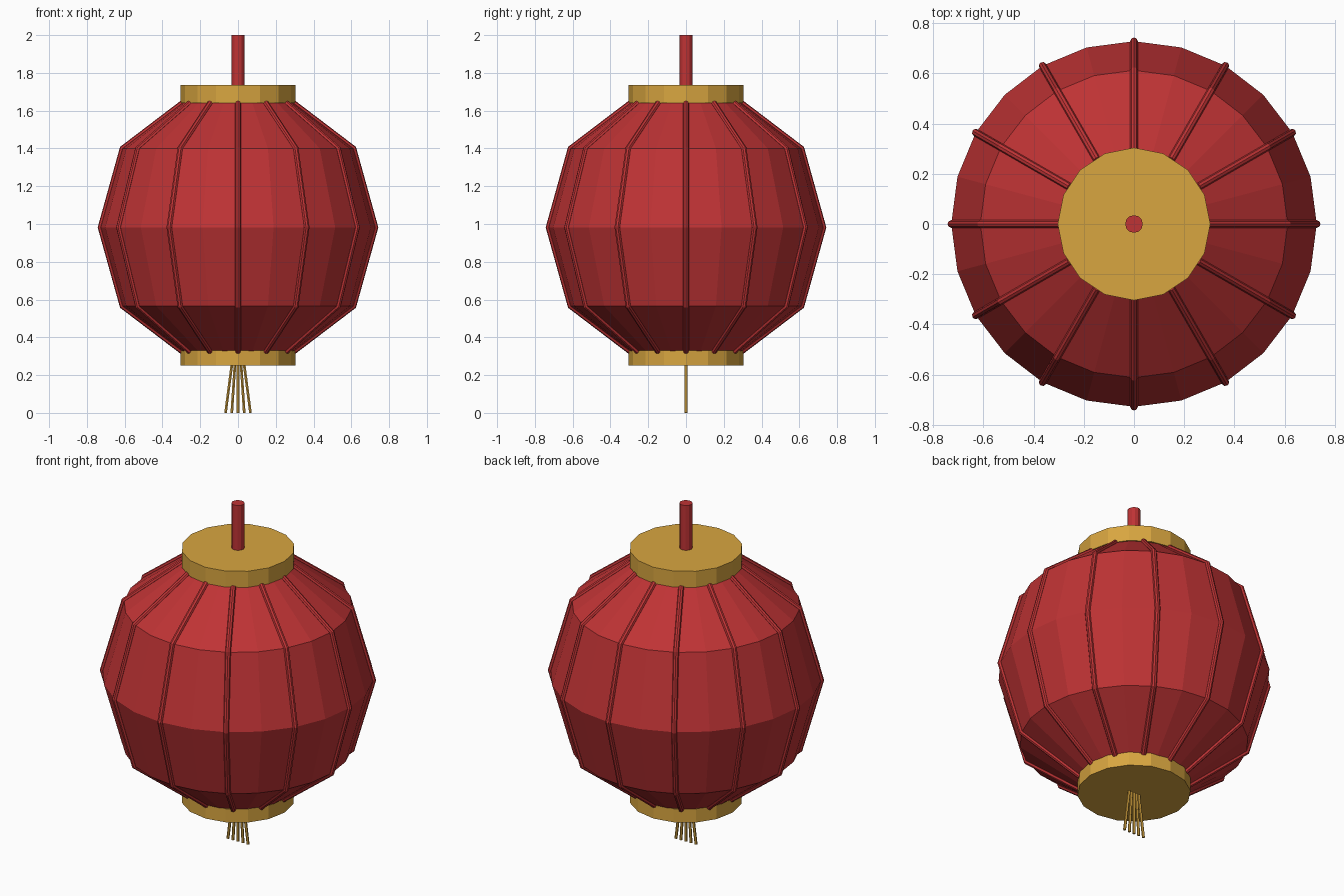
import bpy
import bmesh
from math import cos, sin, pi
from mathutils import Vector

if "Cube" in bpy.data.objects:
    bpy.data.objects.remove(bpy.data.objects["Cube"])


def material(name, color):
    mat = bpy.data.materials.new(name)
    mat.use_nodes = True
    mat.diffuse_color = color
    mat.node_tree.nodes["Principled BSDF"].inputs["Base Color"].default_value = color
    return mat


RED = material("lantern red", (0.52, 0.033, 0.035, 1))
GOLD = material("gold", (0.69, 0.38, 0.051, 1))


def finish(name, bm, mat):
    bmesh.ops.recalc_face_normals(bm, faces=bm.faces)
    mesh = bpy.data.meshes.new(name)
    bm.to_mesh(mesh)
    bm.free()
    mesh.materials.append(mat)
    obj = bpy.data.objects.new(name, mesh)
    bpy.context.collection.objects.link(obj)
    return obj


def lathe(name, profile, sides, mat):
    """Turn (radius, height) points round the z axis and cap both ends."""
    bm = bmesh.new()
    rings = [[bm.verts.new((r * cos(2 * pi * i / sides), r * sin(2 * pi * i / sides), z))
              for i in range(sides)] for r, z in profile]
    for low, high in zip(rings, rings[1:]):
        for i in range(sides):
            j = (i + 1) % sides
            bm.faces.new((low[i], low[j], high[j], high[i]))
    bm.faces.new(rings[0])
    bm.faces.new(rings[-1])
    return finish(name, bm, mat)


def tube(name, points, radius, sides, mat):
    """Sweep a round section along a path lying in a plane through the z axis."""
    bm = bmesh.new()
    points = [Vector(p) for p in points]
    flat = Vector((points[0].x, points[0].y, 0))
    side = Vector((0, 0, 1)).cross(flat).normalized() if flat.length else Vector((0, 1, 0))
    rings = []
    for i, p in enumerate(points):
        along = (points[min(i + 1, len(points) - 1)] - points[max(i - 1, 0)]).normalized()
        out = side.cross(along)
        rings.append([bm.verts.new(p + radius * (side * cos(2 * pi * k / sides)
                                                 + out * sin(2 * pi * k / sides)))
                      for k in range(sides)])
    for a, b in zip(rings, rings[1:]):
        for k in range(sides):
            m = (k + 1) % sides
            bm.faces.new((a[k], a[m], b[m], b[k]))
    bm.faces.new(rings[0])
    bm.faces.new(rings[-1])
    return finish(name, bm, mat)


# Faceted paper body
PROFILE = [(0.295, 0.325), (0.612, 0.565), (0.728, 0.982), (0.612, 1.4), (0.295, 1.64)]
lathe("lantern_body", PROFILE, 24, RED)

# Ribs following the body profile
for n in range(12):
    a = 2 * pi * n / 12
    tube(f"rib_{n + 1}", [(r * cos(a), r * sin(a), z) for r, z in PROFILE], 0.015, 8, RED)

# Gold end caps
lathe("bottom_cap", [(0.304, 0.25), (0.304, 0.33)], 16, GOLD)
lathe("top_cap", [(0.304, 1.64), (0.304, 1.735)], 16, GOLD)

# Hanging rod
lathe("hanging_rod", [(0.035, 1.72), (0.035, 2.0)], 12, RED)

# Tassel strands fanned out sideways
for n in range(-2, 3):
    tube(f"tassel_strand_{n + 3}", [(n * 0.016, 0, 0.26), (n * 0.033, 0, 0.0)], 0.008, 6, GOLD)
